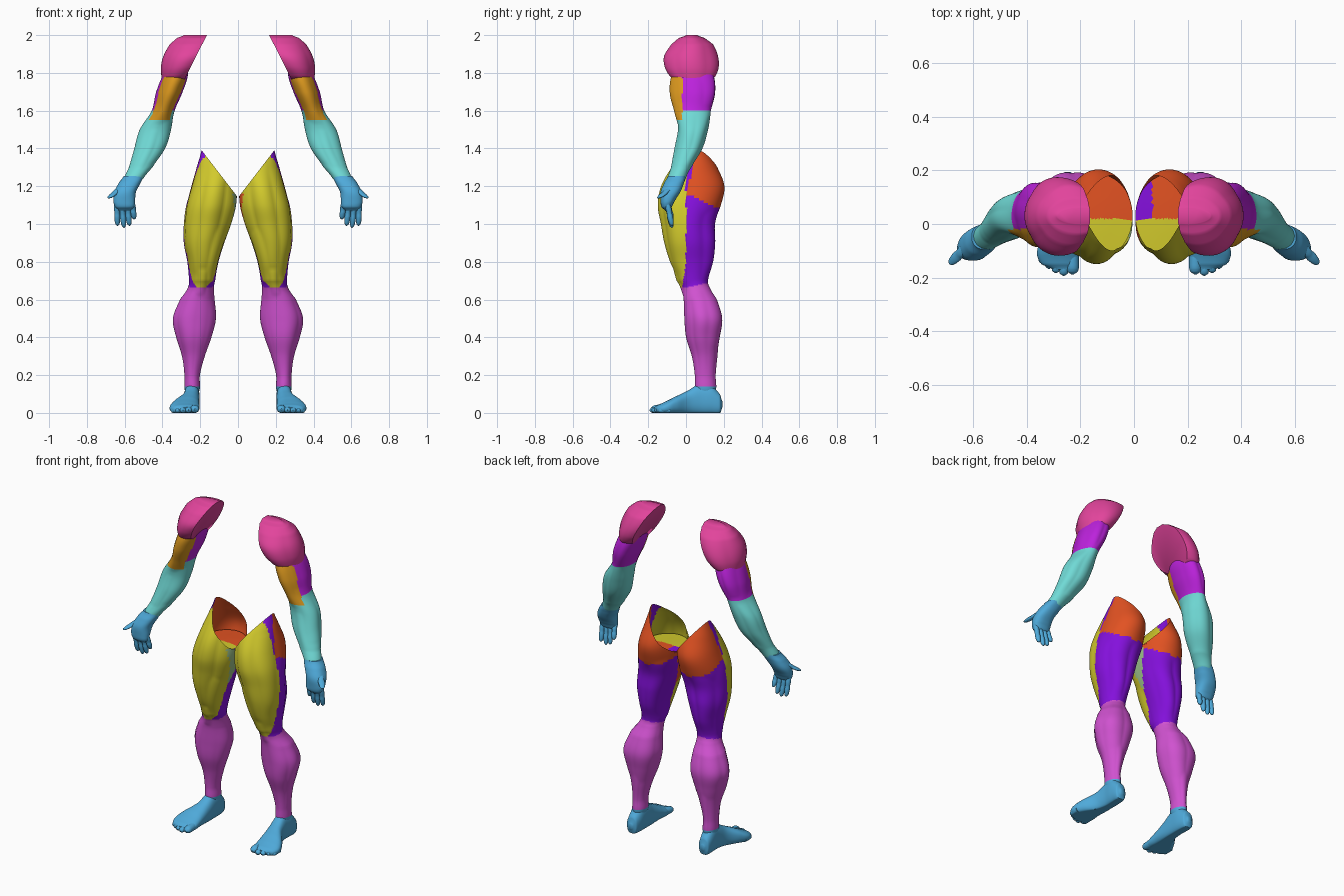
import bpy, bmesh, math
from mathutils import Vector

cube = bpy.data.objects.get("Cube")
if cube:
    bpy.data.objects.remove(cube)

# Colours
def srgb(h):
    c = [int(h[i:i + 2], 16) / 255 for i in (0, 2, 4)]
    return [v / 12.92 if v < 0.04 else ((v + 0.055) / 1.055) ** 2.4 for v in c] + [1]

MATS = {}
for key, code in {"pink": "E2449C", "magenta": "BC22DC", "amber": "DB981E", "cyan": "70DAD6",
                  "blue": "4FAADA", "yellow": "D2CA2C", "orange": "E25222", "violet": "8410DC",
                  "orchid": "D052D0", "pale green": "9CC08A"}.items():
    m = bpy.data.materials.new(key)
    m.use_nodes = True
    m.diffuse_color = srgb(code)
    m.node_tree.nodes["Principled BSDF"].inputs["Base Color"].default_value = srgb(code)
    MATS[key] = m

def spline(secs, steps):
    """Smooth interpolation through the cross-sections."""
    out = []
    for i in range(len(secs) - 1):
        a, b = secs[max(i - 1, 0)], secs[i]
        c, d = secs[i + 1], secs[min(i + 2, len(secs) - 1)]
        for k in range(steps):
            t = k / steps
            row = [q + 0.5 * t * (r - p + t * (2*p - 5*q + 4*r - w + t * (3*(q - r) + w - p)))
                   for p, q, r, w in zip(a, b, c, d)]
            row[0] = b[0] + (c[0] - b[0]) * t
            out.append(row)
    return out + [list(secs[-1])]

def swell(bumps, ang, h):
    """Muscle bulge at an angle and a height."""
    best = 0
    for centre, width, lo, hi, amp in bumps:
        d = abs((ang - centre + 180) % 360 - 180) / width
        if d < 1 and lo < h < hi:
            best = max(best, amp * math.cos(d * math.pi / 2)
                       * math.sin(math.pi * (h - lo) / (hi - lo)) ** 0.7)
    return best

def loft(name, secs, rule, side=1, bumps=(), along="z", steps=6, seg=56, cut=None, fill=False, power=1.0):
    """Skin of rings; a section is (position, x min, x max, other min, other max)."""
    bm = bmesh.new()
    rings = []
    for h, x0, x1, w0, w1 in spline(secs, steps):
        ring = []
        for k in range(seg):
            a = 2 * math.pi * k / seg
            f = (0.96 if bumps else 1) + swell(bumps, math.degrees(a), h)
            c, s = (math.copysign(abs(v) ** power, v) for v in (math.cos(a), math.sin(a)))
            x = (x0 + x1) / 2 + f * c * (x1 - x0) / 2
            w = (w0 + w1) / 2 + f * s * (w1 - w0) / 2
            co = (x, w, h) if along == "z" else (x, h, max(w, 0))
            ring.append(bm.verts.new(co))
        rings.append(ring)
    for r, q in zip(rings, rings[1:]):
        for k in range(seg):
            n = (k + 1) % seg
            bm.faces.new((r[k], r[n], q[n], q[k]))
    bm.faces.new(rings[0])
    bm.faces.new(rings[-1])
    bmesh.ops.recalc_face_normals(bm, faces=bm.faces)
    if cut:
        res = bmesh.ops.bisect_plane(bm, geom=bm.verts[:] + bm.edges[:] + bm.faces[:],
                                     plane_co=cut[0], plane_no=cut[1], clear_outer=True)
        if fill:
            edges = [e for e in res["geom_cut"] if isinstance(e, bmesh.types.BMEdge)]
            bmesh.ops.holes_fill(bm, edges=edges, sides=0)
    names = []
    for f in bm.faces:
        col = rule(f.calc_center_median()) if callable(rule) else rule
        if col not in names:
            names.append(col)
        f.material_index = names.index(col)
        f.smooth = True
    if side < 0:
        for v in bm.verts:
            v.co.x = -v.co.x
        bmesh.ops.reverse_faces(bm, faces=bm.faces)
    me = bpy.data.meshes.new(name)
    bm.to_mesh(me)
    bm.free()
    for n in names:
        me.materials.append(MATS[n])
    ob = bpy.data.objects.new(("left_" if side > 0 else "right_") + name, me)
    bpy.context.collection.objects.link(ob)
    return ob

def digit(name, a, b, r, side):
    """Round-ended finger between two points."""
    a, b = Vector(a), Vector(b)
    secs = []
    for t, k in ((0, 0.8), (0.3, 1), (0.5, 0.9), (0.65, 1), (0.85, 0.85), (0.95, 0.6), (1, 0.15)):
        p = a.lerp(b, t)
        secs.append((p.z, p.x - r * k, p.x + r * k, p.y - r * k, p.y + r * k))
    loft(name, secs, "blue", side, steps=3, seg=16)

LEG = [(.08, .215, .275, .06, .15), (.13, .2, .285, .045, .16), (.2, .2, .285, .045, .155),
       (.3, .175, .297, .03, .165), (.4, .14, .327, 0, .18), (.5, .115, .345, -.01, .192),
       (.6, .12, .31, -.015, .165), (.66, .125, .27, -.025, .13), (.7, .118, .262, -.045, .12),
       (.8, .1, .268, -.085, .145), (.9, .068, .285, -.11, .155), (1, .032, .285, -.125, .155),
       (1.1, .006, .275, -.14, .185), (1.2, 0, .25, -.125, .2), (1.3, 0, .222, -.075, .165),
       (1.4, .03, .195, 0, .12)]
LEG_MUSCLES = [(270, 30, .76, 1.36, .1), (322, 30, .74, 1.3, .1), (225, 30, .68, .98, .12),
               (212, 28, .9, 1.25, .07), (5, 28, .7, 1.15, .06), (62, 30, .7, 1.12, .09),
               (118, 30, .7, 1.12, .09), (65, 70, 1.04, 1.4, .07), (268, 22, .62, .76, .1),
               (58, 36, .34, .68, .09), (122, 36, .32, .67, .09), (295, 30, .15, .64, .07),
               (350, 24, .2, .62, .05), (200, 30, .2, .6, .05), (90, 25, .1, .36, .08)]
ARM = [(1.87, .29, .34, 0, .1), (1.8, .262, .395, -.07, .145), (1.7, .29, .432, -.08, .155),
       (1.6, .333, .458, -.06, .135), (1.5, .353, .52, -.045, .115), (1.4, .385, .55, -.06, .085),
       (1.3, .45, .58, -.08, .03), (1.24, .5, .605, -.1, 0), (1.2, .53, .61, -.1, -.02)]
ARM_MUSCLES = [(262, 48, 1.53, 1.82, .1), (55, 36, 1.62, 1.84, .09), (118, 34, 1.6, 1.84, .08),
               (10, 26, 1.6, 1.78, .06), (330, 40, 1.34, 1.64, .08), (215, 42, 1.32, 1.56, .08),
               (40, 30, 1.3, 1.58, .07), (100, 30, 1.28, 1.6, .08), (275, 22, 1.28, 1.5, .06)]
DELTOID = [(2, .1, .29, 0, .06), (1.985, .1, .325, -.04, .1), (1.95, .1, .362, -.08, .145),
           (1.89, .12, .392, -.115, .168), (1.83, .17, .406, -.112, .172),
           (1.78, .23, .405, -.085, .155), (1.75, .29, .4, -.04, .12), (1.73, .32, .38, 0, .08)]
DELTOID_MUSCLES = [(0, 38, 1.72, 2, .06), (75, 40, 1.72, 2, .06), (290, 40, 1.72, 2, .06)]
PALM = [(1.255, .5, .605, -.095, 0), (1.22, .515, .63, -.115, -.01), (1.17, .54, .655, -.135, -.03),
        (1.12, .545, .66, -.135, -.06), (1.09, .55, .65, -.13, -.075), (1.07, .57, .63, -.11, -.09)]
FOOT = [(.193, .235, .26, .03, .06), (.18, .215, .28, -.005, .1), (.13, .204, .286, -.01, .15),
        (.07, .203, .286, -.01, .152), (.01, .204, .3, -.01, .118), (-.06, .204, .345, -.01, .085),
        (-.11, .204, .362, -.01, .06), (-.15, .212, .345, -.005, .042), (-.17, .23, .3, .005, .03)]
HIP_FLOOR = [(1.15, .005, .255, -.125, .185), (1.152, .04, .2, -.08, .14),
             (1.154, .08, .16, -.03, .09), (1.155, .115, .125, .02, .04)]

def arm_colour(p):
    if p.y < -.02 and p.z > 1.55:
        return "amber"
    return "magenta" if p.z > 1.6 else "cyan"

def leg_colour(side):
    def rule(p):
        if p.z < .14:
            return "blue"
        if p.z < .665 + .2 * max(0, p.y):
            return "orchid"
        if p.z > 1.16 - .45 * p.y and p.y > (p.z - 1.15) * .25:
            return "orange"
        inner = p.x < .12 - .05 * (p.z - .8) / .3 and abs(p.y) < .3 * (p.z - .9)
        if inner and p.z < 1.16:
            return "orange" if side > 0 else "pale green"
        return "yellow" if p.y < -.15 * max(0, .8 - p.z) else "violet"
    return rule

def floor_colour(side):
    def rule(p):
        if p.y < .02:
            return "yellow"
        return "violet" if side > 0 and p.x < .07 else "orange"
    return rule

for side in (1, -1):
    # Arm
    loft("shoulder", DELTOID, "pink", side, DELTOID_MUSCLES,
         cut=((.18, 0, 1.97), (-.89, 0, -.45)), fill=True)
    loft("arm", ARM, arm_colour, side, ARM_MUSCLES, steps=10, seg=64)
    # Hand
    loft("palm", PALM, "blue", side, seg=32, power=.85)
    for name, x0, x1, z in (("little_finger", .56, .55, 1.025), ("ring_finger", .588, .575, .99),
                            ("middle_finger", .616, .604, .98), ("index_finger", .642, .638, .99)):
        digit(name, (x0, -.1, 1.12), (x1, -.075, z), .0155, side)
    digit("thumb", (.615, -.075, 1.2), (.684, -.145, 1.135), .019, side)
    # Leg with open hip
    loft("leg", LEG, leg_colour(side), side, LEG_MUSCLES, steps=8, seg=72,
         cut=((0, 0, 1.14), (-1.3, 0, 1)))
    loft("hip_floor", HIP_FLOOR, floor_colour(side), side, steps=3)
    # Foot
    loft("foot", FOOT, "blue", side, along="y", seg=40, power=.85)
    for i, (x, y, r) in enumerate(((.229, -.165, .023), (.262, -.176, .017), (.291, -.167, .016),
                                   (.317, -.152, .015), (.341, -.134, .015))):
        secs = [(y + .05, x - r, x + r, 0, 2 * r), (y, x - r, x + r, 0, 1.8 * r),
                (y - .6 * r, x - .8 * r, x + .8 * r, .2 * r, 1.5 * r),
                (y - r, x - .2 * r, x + .2 * r, .7 * r, r)]
        loft("toe_%d" % (i + 1), secs, "blue", side, along="y", steps=4, seg=16)

# Smooth shading with sharp cut edges
for ob in bpy.context.scene.objects:
    if ob.type == "MESH" and ob.name.startswith(("left_", "right_")):
        ob.select_set(True)
        bpy.context.view_layer.objects.active = ob
bpy.ops.object.shade_smooth_by_angle(angle=math.radians(45))
